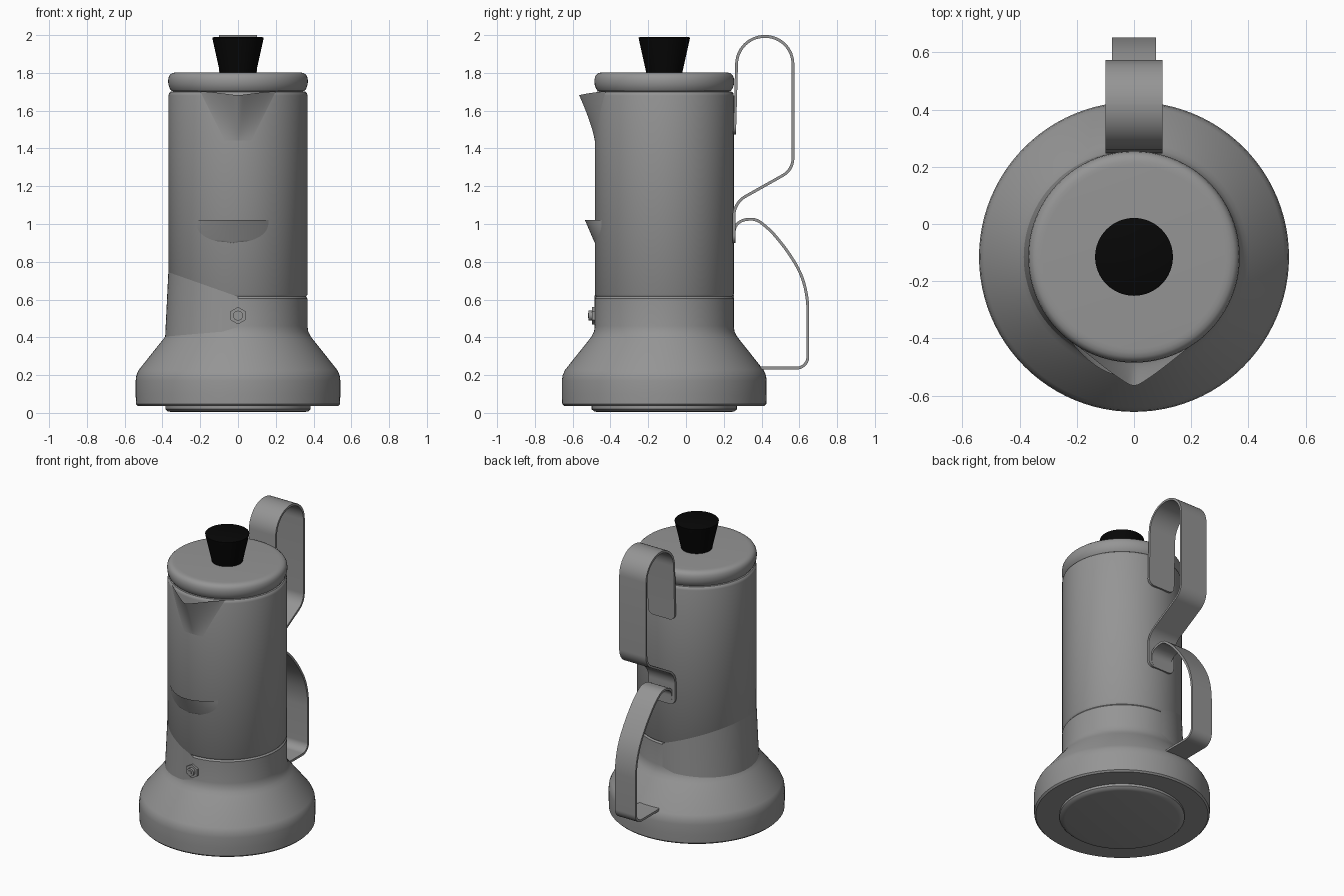
import bpy, bmesh, math
from mathutils import Vector

if "Cube" in bpy.data.objects:
    bpy.data.objects.remove(bpy.data.objects["Cube"])

CY = -0.115   # pot axis in y
R = 0.368     # chamber radius


def material(name, v):
    m = bpy.data.materials.new(name)
    m.diffuse_color = (v, v, v, 1)
    m.use_nodes = True
    m.node_tree.nodes["Principled BSDF"].inputs["Base Color"].default_value = m.diffuse_color
    return m


steel = material("steel", 0.30)
black = material("black", 0.002)


def finish(name, bm, mat=steel, angle=35, thickness=0):
    bmesh.ops.remove_doubles(bm, verts=bm.verts, dist=1e-5)
    bmesh.ops.recalc_face_normals(bm, faces=bm.faces)
    me = bpy.data.meshes.new(name)
    bm.to_mesh(me)
    bm.free()
    me.materials.append(mat)
    ob = bpy.data.objects.new(name, me)
    bpy.context.collection.objects.link(ob)
    bpy.ops.object.select_all(action='DESELECT')
    ob.select_set(True)
    bpy.context.view_layer.objects.active = ob
    if thickness:
        mod = ob.modifiers.new("thickness", 'SOLIDIFY')
        mod.thickness = thickness
        mod.offset = 0
        bpy.ops.object.modifier_apply(modifier=mod.name)
    bpy.ops.object.shade_smooth_by_angle(angle=math.radians(angle))


def loft(bm, rings, closed=True):
    rows = [[bm.verts.new(p) for p in ring] for ring in rings]
    for a, b in zip(rows, rows[1:]):
        n = len(a)
        for i in range(n if closed else n - 1):
            j = (i + 1) % n
            bm.faces.new((a[i], a[j], b[j], b[i]))
    return rows


def lathe(name, profile, caps, mat=steel, seg=96):
    bm = bmesh.new()
    turns = [2 * math.pi * i / seg for i in range(seg)]
    rows = loft(bm, [[(r * math.cos(a), CY + r * math.sin(a), z) for a in turns] for r, z in profile])
    for c in caps:
        bm.faces.new(rows[c])
    finish(name, bm, mat)


def fillet_path(corners, n=12):
    # polyline with circular corners; third value is the length cut from each side
    p = [Vector(c[:2]) for c in corners]
    out = [p[0] + (p[1] - p[0]).normalized() * s for s in (0, 0.003, 0.01, 0.02, 0.03, 0.04)]
    for i in range(1, len(p) - 1):
        u, v = p[i - 1] - p[i], p[i + 1] - p[i]
        d = corners[i][2]
        a, b = p[i] + u.normalized() * d, p[i] + v.normalized() * d
        w = math.cos((math.pi - u.angle(v)) / 2)
        for k in range(n + 1):
            t = k / n
            k0, k1, k2 = (1 - t)**2, 2 * w * t * (1 - t), t * t
            out.append((a * k0 + p[i] * k1 + b * k2) / (k0 + k1 + k2))
    out += [p[-1] + (p[-2] - p[-1]).normalized() * s for s in (0.04, 0.03, 0.02, 0.01, 0.003, 0)]
    return out


def strap(name, corners, half, round_end=0.04):
    # flat metal strip along a (y, z) path with rounded end corners
    path = fillet_path(corners)
    dist = [0]
    for a, b in zip(path, path[1:]):
        dist.append(dist[-1] + (b - a).length)
    bm = bmesh.new()
    rings = []
    for q, s in zip(path, dist):
        e = min(s, dist[-1] - s, round_end)
        w = half - round_end + math.sqrt(max(0, round_end**2 - (round_end - e)**2))
        rings.append([(-w, q.x, q.y), (w, q.x, q.y)])
    loft(bm, rings, closed=False)
    finish(name, bm, thickness=0.015)


def wall_bulge(name, cx, z_top, height, half, depth, shape, dip=0, steps=16):
    # open pouch pushed out of the front wall; half, depth and shape are functions
    bm = bmesh.new()
    rings = []
    for k in range(steps + 1):
        t = k / steps
        ring = []
        for i in range(-16, 17):
            u = i / 16
            x = cx + half(t) * u
            g = shape(u)
            ring.append((x, CY - math.sqrt((R + 0.0006)**2 - x * x) - depth(t) * g,
                         z_top - height * t - dip * g * (1 - t)))
        rings.append(ring)
    loft(bm, rings, closed=False)
    finish(name, bm)


# base with flared skirt and raised foot disc
lathe("base", [(0.35, 0.004), (0.372, 0.008), (0.385, 0.02), (0.385, 0.036), (0.53, 0.036),
               (0.54, 0.046), (0.542, 0.10), (0.542, 0.17), (0.538, 0.20), (0.525, 0.228),
               (0.40, 0.385), (0.385, 0.405), (0.372, 0.43), (R, 0.46), (R, 0.605),
               (0.36, 0.615)], [0])

# upper chamber, narrow seam at its foot and rounded rim
lathe("chamber", [(0.36, 0.615), (R, 0.627), (R, 1.68), (0.365, 1.693), (0.358, 1.70),
                  (0.34, 1.702)], [])

# collar bulge that leans out on the left side
bm = bmesh.new()
rings = []
for k in range(7):
    t = k / 6
    ring = []
    for i in range(49):
        a = math.pi / 2 + math.pi * i / 48
        c = max(0, -math.cos(a))
        r = R + 0.0008 + 0.017 * (1 - t) * c
        ring.append((r * math.cos(a), CY + r * math.sin(a), 0.40 + (0.215 + 0.13 * c) * t))
    rings.append(ring)
loft(bm, rings, closed=False)
finish("collar", bm)

# lid with a rolled edge
lathe("lid", [(0.34, 1.702), (0.352, 1.704), (0.362, 1.718), (0.369, 1.74), (0.37, 1.76),
              (0.367, 1.778), (0.36, 1.79), (0.35, 1.798), (0.335, 1.802), (0.32, 1.803)], [-1])

# black knob
lathe("knob", [(0.095, 1.80), (0.134, 1.975), (0.136, 1.986), (0.128, 1.99)], [0, -1], black, 64)

# pouring spout fading into the wall
wall_bulge("spout", 0, 1.702, 0.26, lambda t: 0.20 - 0.13 * t, lambda t: 0.082 * (1 - t)**1.3,
           lambda u: max(0, 1 - (math.sqrt(u * u + 0.006) - 0.0775) / 0.9256)**1.4, 0.02)

# half-moon lip on the front
wall_bulge("front_lip", -0.03, 1.02, 0.12, lambda t: 0.19 * math.sqrt(1 - t**2.6) + 0.002,
           lambda t: 0.052 * (1 - t), lambda u: 1 - u * u)

# safety valve: hex nut, ring and pin
for name, r, y0, y1, n in (("valve_nut", 0.046, -0.47, -0.497, 6),
                           ("valve_ring", 0.026, -0.49, -0.515, 24),
                           ("valve_pin", 0.013, -0.51, -0.52, 16)):
    bm = bmesh.new()
    rows = loft(bm, [[(r * math.sin(2 * math.pi * i / n), y, 0.515 + r * math.cos(2 * math.pi * i / n))
                      for i in range(n)] for y in (y0, y1)])
    bm.faces.new(rows[0])
    bm.faces.new(rows[1])
    finish(name, bm)

# strap handles
strap("upper_handle", [(0.257, 1.475), (0.272, 1.993, 0.144), (0.566, 1.993, 0.146),
                       (0.566, 1.287, 0.06), (0.254, 1.112, 0.07), (0.254, 0.90)], 0.10)
strap("lower_handle", [(0.254, 0.90), (0.256, 0.99, 0.03), (0.30, 1.022, 0.024),
                       (0.37, 1.028, 0.034), (0.45, 0.965, 0.05), (0.54, 0.855, 0.07),
                       (0.615, 0.73, 0.07), (0.645, 0.60, 0.06), (0.645, 0.237, 0.06),
                       (0.37, 0.237)], 0.077)
